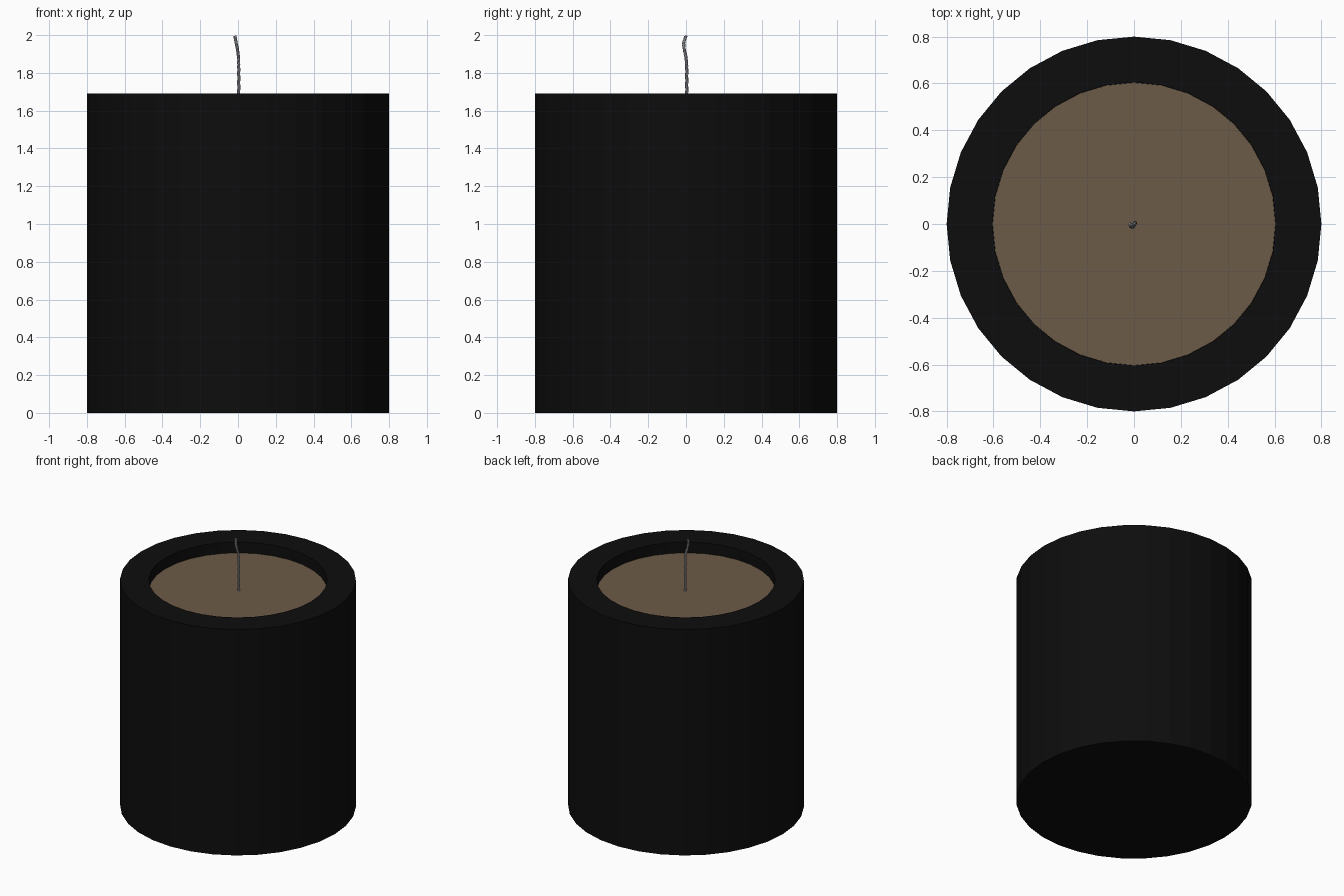
import bpy, bmesh, math
from mathutils import Vector

if "Cube" in bpy.data.objects:
    bpy.data.objects.remove(bpy.data.objects["Cube"])


def material(name, rgb):
    m = bpy.data.materials.new(name)
    m.diffuse_color = (*rgb, 1)
    m.use_nodes = True
    m.node_tree.nodes["Principled BSDF"].inputs["Base Color"].default_value = m.diffuse_color
    return m


black = material("black_glaze", (0.004, 0.004, 0.004))
wax_tan = material("tan_wax", (0.15, 0.104, 0.065))
wick_grey = material("grey_cotton", (0.4, 0.4, 0.42))


def lathe(name, profile, sides, mat):
    """Spin an (r, z) profile about z; r = 0 collapses to a pole."""
    bm = bmesh.new()
    verts = [bm.verts.new((r, 0, z)) for r, z in profile]
    edges = [bm.edges.new(p) for p in zip(verts, verts[1:])]
    bmesh.ops.spin(bm, geom=verts + edges, axis=(0, 0, 1), cent=(0, 0, 0),
                   angle=math.tau, steps=sides, use_duplicate=False)
    bmesh.ops.remove_doubles(bm, verts=bm.verts, dist=1e-4)
    bmesh.ops.recalc_face_normals(bm, faces=bm.faces)
    me = bpy.data.meshes.new(name)
    bm.to_mesh(me)
    bm.free()
    me.materials.append(mat)
    ob = bpy.data.objects.new(name, me)
    bpy.context.collection.objects.link(ob)
    return ob


# Thick-walled holder, flat facets
R, H, RIN, WAX_Z = 0.80, 1.69, 0.605, 1.61
lathe("holder", [(0, 0), (R, 0), (R, H), (RIN, H), (RIN, 0.2), (0, 0.2)], 32, black)

# Wax filling
lathe("wax", [(0, 0.2), (RIN - 0.001, 0.2), (RIN - 0.001, WAX_Z), (0, WAX_Z)], 32, wax_tan)

# Wick: strands twisted around a bent centre line
path = [Vector(p) for p in [(0.004, 0.004, 1.58), (0.004, 0.004, 1.70), (0.004, 0.004, 1.82),
                            (0.003, 0.001, 1.88), (-0.004, -0.011, 1.93),
                            (-0.011, -0.012, 1.96), (-0.016, -0.001, 1.995)]]


def centre(t):
    f = t * (len(path) - 1)
    i = min(int(f), len(path) - 2)
    return path[i].lerp(path[i + 1], f - i)


curve = bpy.data.curves.new("wick", "CURVE")
curve.dimensions = "3D"
curve.bevel_depth = 0.005
curve.bevel_resolution = 1
curve.use_fill_caps = True
STRANDS, STEPS = 3, 60
for s in range(STRANDS):
    spline = curve.splines.new("POLY")
    spline.points.add(STEPS)
    for k in range(STEPS + 1):
        t = k / STEPS
        a = math.tau * (s / STRANDS + 5 * t)
        p = centre(t) + Vector((math.cos(a), math.sin(a), 0)) * 0.004
        spline.points[k].co = (*p, 1)
curve.materials.append(wick_grey)
wick = bpy.data.objects.new("wick", curve)
bpy.context.collection.objects.link(wick)
